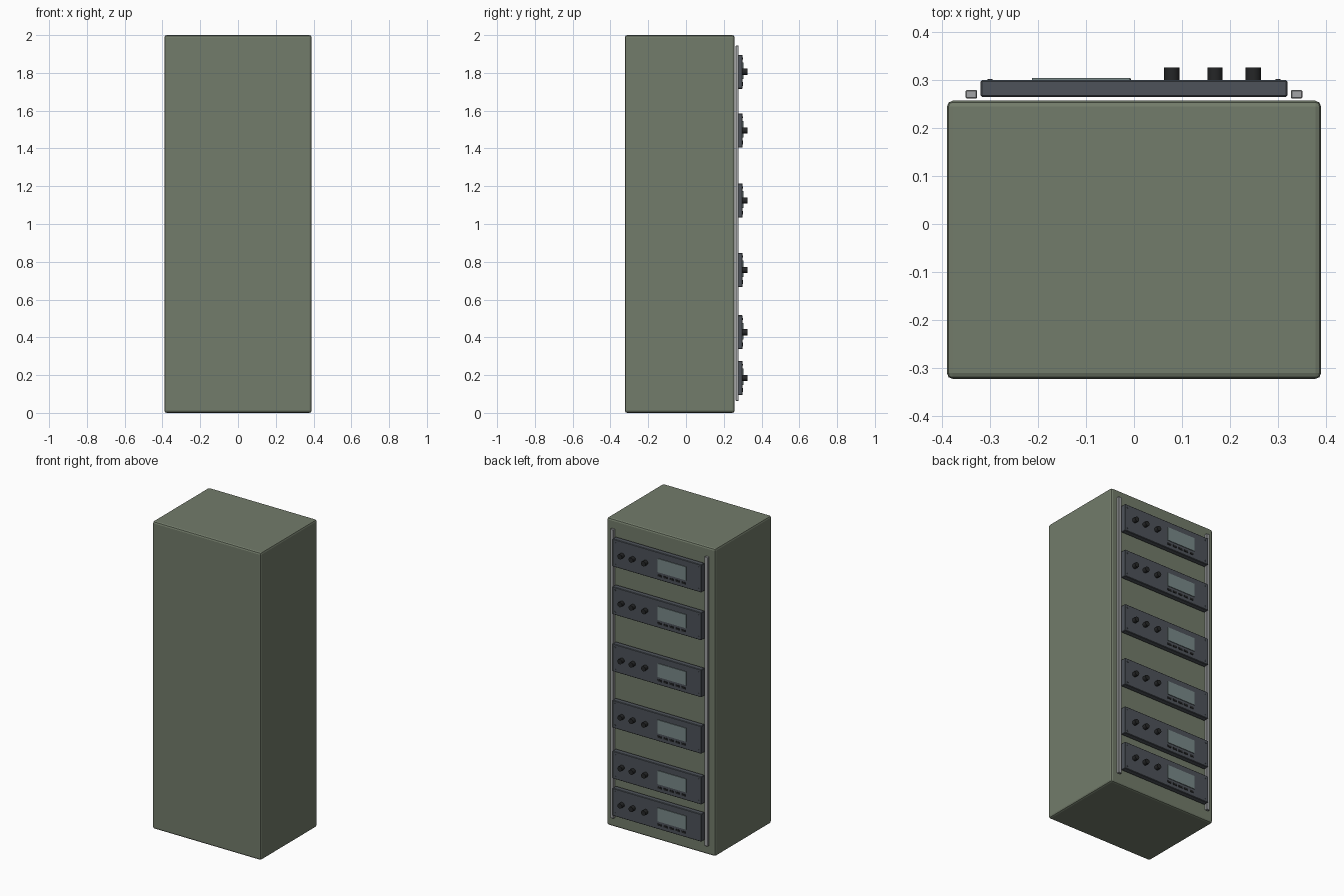
import bpy, math

if "Cube" in bpy.data.objects:
    bpy.data.objects.remove(bpy.data.objects["Cube"])


def material(name, rgb):
    m = bpy.data.materials.new(name)
    m.diffuse_color = (*rgb, 1)
    m.use_nodes = True
    m.node_tree.nodes["Principled BSDF"].inputs["Base Color"].default_value = m.diffuse_color
    return m


GREEN = material("cabinet_green", (0.17, 0.20, 0.145))
METAL = material("rail_metal", (0.36, 0.37, 0.38))
PANEL = material("panel_slate", (0.075, 0.085, 0.10))
BLACK = material("control_black", (0.018, 0.019, 0.02))
GLASS = material("display_glass", (0.19, 0.25, 0.25))


def box(name, lo, hi, mat, bevel=0, segments=1):
    bpy.ops.mesh.primitive_cube_add(size=1, location=[(a + b) / 2 for a, b in zip(lo, hi)])
    o = bpy.context.object
    o.name = name
    o.scale = [b - a for a, b in zip(lo, hi)]
    bpy.ops.object.transform_apply(location=False, rotation=False, scale=True)
    o.data.materials.append(mat)
    if bevel:
        mod = o.modifiers.new("Bevel", "BEVEL")
        mod.width, mod.segments = bevel, segments
    return o


def stud(name, x, z, y0, y1, radius, mat, sides):
    bpy.ops.mesh.primitive_cylinder_add(vertices=sides, radius=radius, depth=y1 - y0,
                                        location=(x, (y0 + y1) / 2, z),
                                        rotation=(math.pi / 2, 0, 0))
    o = bpy.context.object
    o.name = name
    o.data.materials.append(mat)
    bpy.ops.object.shade_smooth_by_angle(angle=math.radians(35))


# Closed cabinet body
box("cabinet", (-0.39, -0.323, 0), (0.39, 0.257, 2), GREEN, 0.012, 2)

# Mounting rails on the back, either side of the units
for s in (-1, 1):
    box("rail", (s * 0.339 - 0.012, 0.262, 0.064), (s * 0.339 + 0.012, 0.279, 1.944),
        METAL, 0.002)

# Rack units with display, buttons, knobs and corner screws
for z in (0.185, 0.427, 0.757, 1.124, 1.495, 1.806):
    box("rack_unit", (-0.32, 0.265, z - 0.09), (0.32, 0.30, z + 0.09), PANEL, 0.003)
    box("display", (-0.213, 0.298, z - 0.038), (-0.008, 0.304, z + 0.050), GLASS)
    for i in range(5):
        x = -0.02 - i * 0.043
        box("button", (x - 0.014, 0.298, z - 0.066), (x + 0.014, 0.303, z - 0.054), BLACK)
    for x in (0.079, 0.169, 0.249):
        stud("knob", x, z, 0.298, 0.326, 0.016, BLACK, 16)
    for sx in (-1, 1):
        for sz in (-1, 1):
            stud("screw", sx * 0.30, z + sz * 0.07, 0.298, 0.302, 0.005, PANEL, 8)
